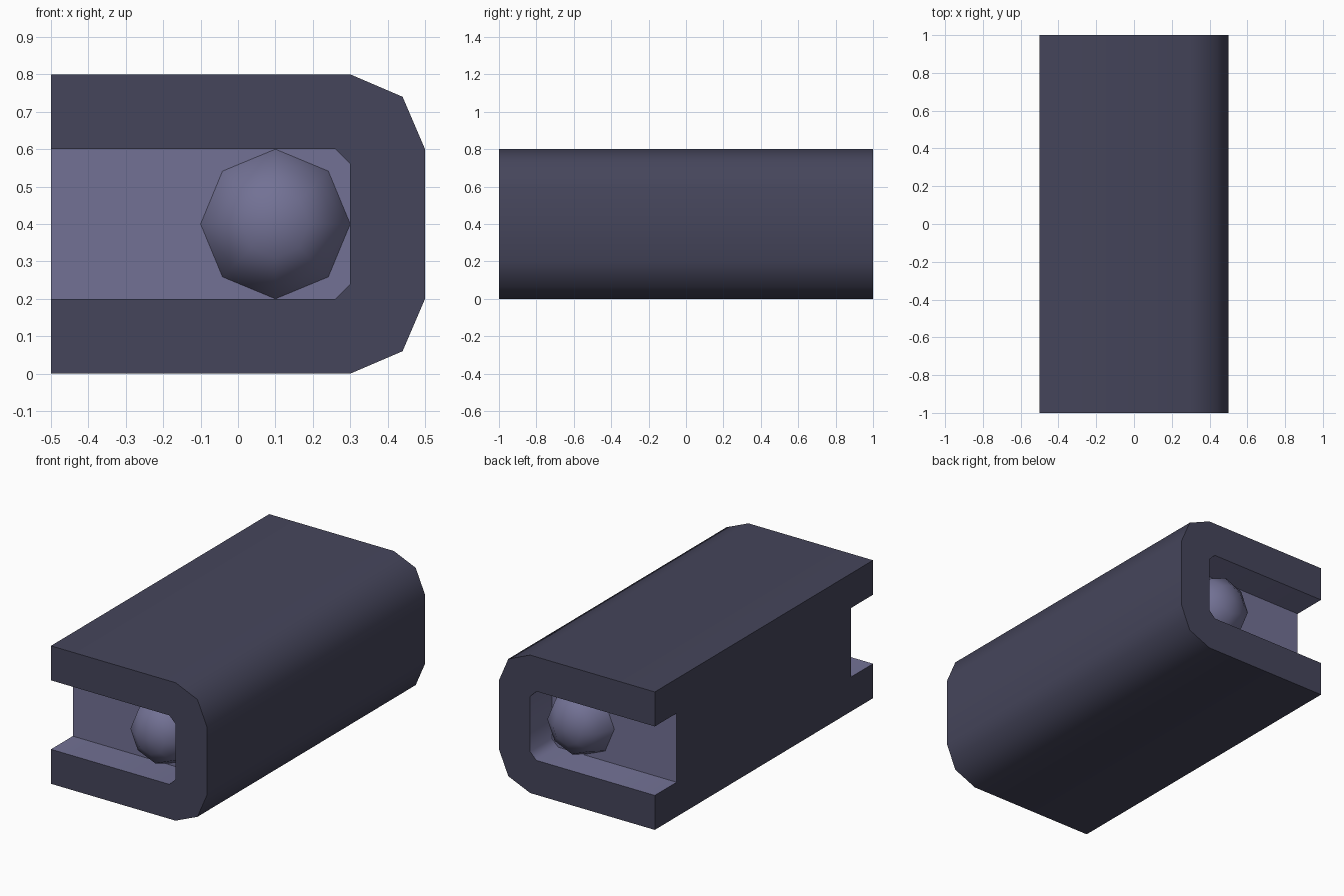
import bpy, bmesh, math

if "Cube" in bpy.data.objects:
    bpy.data.objects.remove(bpy.data.objects["Cube"])


def material(name, rgb):
    m = bpy.data.materials.new(name)
    m.diffuse_color = (*rgb, 1.0)
    m.use_nodes = True
    m.node_tree.nodes["Principled BSDF"].inputs["Base Color"].default_value = m.diffuse_color
    return m


DARK = material("dark slate", (0.060, 0.060, 0.105))
LIGHT = material("light slate", (0.170, 0.167, 0.300))


def finish(bm, name, mats):
    bmesh.ops.remove_doubles(bm, verts=bm.verts, dist=1e-5)
    bmesh.ops.recalc_face_normals(bm, faces=bm.faces)
    me = bpy.data.meshes.new(name)
    bm.to_mesh(me)
    bm.free()
    for m in mats:
        me.materials.append(m)
    ob = bpy.data.objects.new(name, me)
    bpy.context.collection.objects.link(ob)
    bpy.ops.object.select_all(action='DESELECT')
    bpy.context.view_layer.objects.active = ob
    ob.select_set(True)
    bpy.ops.object.shade_smooth_by_angle(angle=math.radians(50))
    return ob


# Housing: block rounded on one side, with an open recess in each end
OUTER = [(-.5, .8), (.3, .8), (.44, .74), (.5, .6),
         (.5, .2), (.44, .06), (.3, 0), (-.5, 0)]
INNER = [(-.5, .2), (.26, .2), (.3, .24), (.3, .56), (.26, .6), (-.5, .6)]
bm = bmesh.new()


def face(points, mat=0):
    f = bm.faces.new([bm.verts.new(p) for p in points])
    f.material_index = mat


def strip(profile, y0, y1, mat):
    for (x0, z0), (x1, z1) in zip(profile, profile[1:]):
        face([(x0, y0, z0), (x1, y0, z1), (x1, y1, z1), (x0, y1, z0)], mat)


strip(OUTER, -1, 1, 0)
for s in (-1, 1):
    face([(x, s, z) for x, z in OUTER + INNER])         # end rim
    strip(INNER, s, s * .8, 1)                          # recess walls
    face([(x, s * .8, z) for x, z in INNER], 1)         # recess back
# open side, notched at both ends
half = [(1, 0), (1, .2), (.8, .2), (.8, .6), (1, .6), (1, .8)]
face([(-.5, y, z) for y, z in half] + [(-.5, -y, z) for y, z in reversed(half)])
finish(bm, "housing", [DARK, LIGHT])

# Domed eight-sided buttons inside the recesses
RINGS = [(.2, 0), (.16, .1), (.09, .15)]
for s, name in ((-1, "front_dome"), (1, "back_dome")):
    bm = bmesh.new()
    rings = [[bm.verts.new((.1 + r * math.cos(i * math.pi / 4), s * (.8 + d),
                            .4 + r * math.sin(i * math.pi / 4)))
              for i in range(8)] for r, d in RINGS]
    tip = bm.verts.new((.1, s * .967, .4))
    for i in range(8):
        j = (i + 1) % 8
        for a, b in zip(rings, rings[1:]):
            bm.faces.new((a[i], a[j], b[j], b[i]))
        bm.faces.new((rings[-1][i], rings[-1][j], tip))
    # orient outward using a temporary base cap
    base = bm.faces.new(rings[0])
    bmesh.ops.recalc_face_normals(bm, faces=bm.faces)
    finish(bm, name, [LIGHT])
